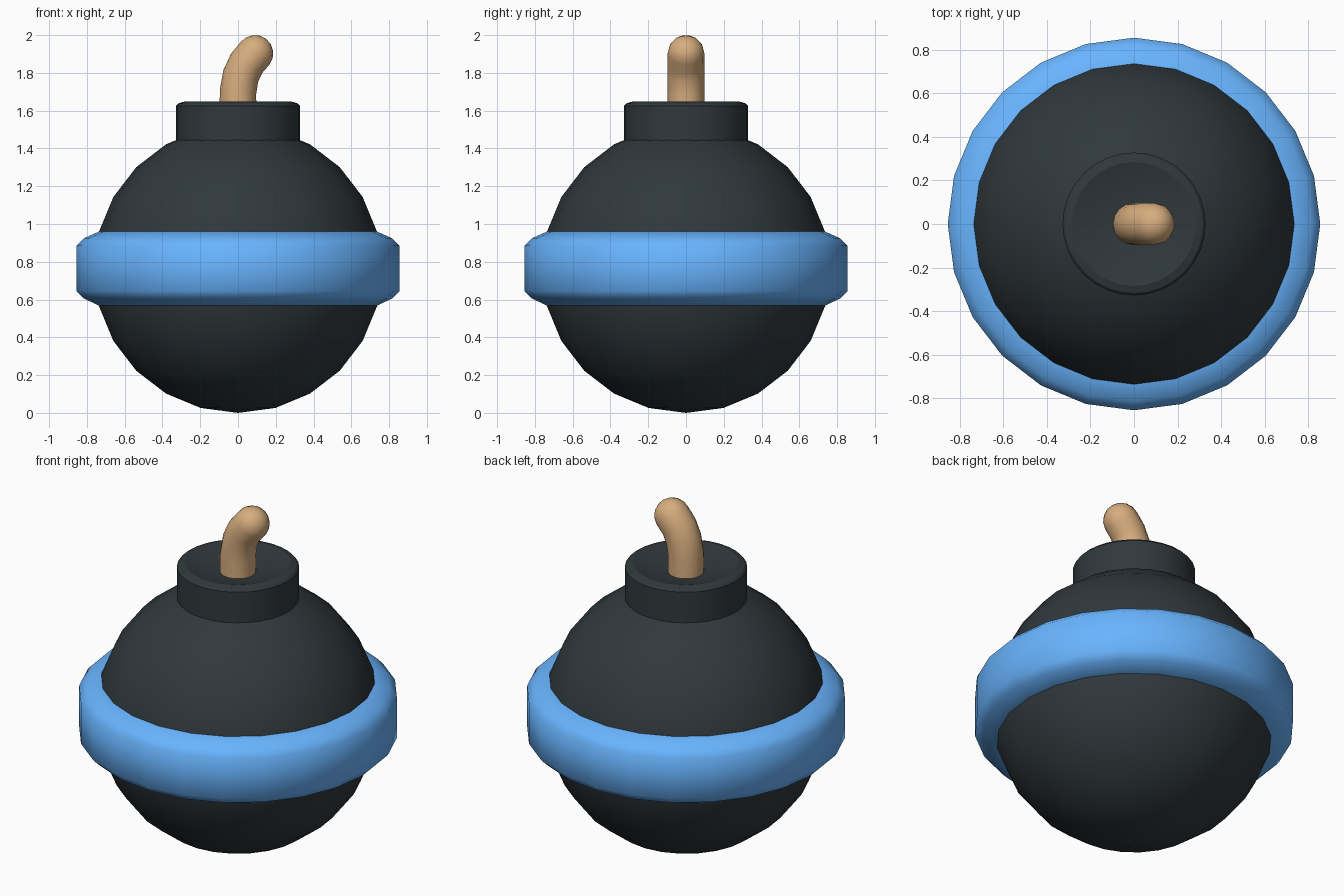
import bpy, bmesh, math
from mathutils import Vector

if "Cube" in bpy.data.objects:
    bpy.data.objects.remove(bpy.data.objects["Cube"])


def material(name, color):
    m = bpy.data.materials.new(name)
    m.diffuse_color = (*color, 1)
    m.use_nodes = True
    m.node_tree.nodes["Principled BSDF"].inputs["Base Color"].default_value = m.diffuse_color
    return m


def finish(name, bm, mat, angle):
    bmesh.ops.remove_doubles(bm, verts=bm.verts, dist=1e-5)
    bmesh.ops.recalc_face_normals(bm, faces=bm.faces)
    mesh = bpy.data.meshes.new(name)
    bm.to_mesh(mesh)
    bm.free()
    mesh.materials.append(mat)
    ob = bpy.data.objects.new(name, mesh)
    bpy.context.collection.objects.link(ob)
    bpy.ops.object.select_all(action='DESELECT')
    ob.select_set(True)
    bpy.context.view_layer.objects.active = ob
    bpy.ops.object.shade_smooth_by_angle(angle=math.radians(angle))
    return ob


def lathe(name, profile, sides, mat, angle, closed=False):
    """Spin (radius, z) points around the vertical axis."""
    bm = bmesh.new()
    verts = [bm.verts.new((r, 0, z)) for r, z in profile]
    edges = [bm.edges.new(p) for p in zip(verts, verts[1:])]
    if closed:
        edges.append(bm.edges.new((verts[-1], verts[0])))
    bmesh.ops.spin(bm, geom=verts + edges, axis=(0, 0, 1), cent=(0, 0, 0),
                   angle=math.tau, steps=sides, use_merge=False)
    return finish(name, bm, mat, angle)


dark = material("dark_shell", (0.03, 0.04, 0.045))
blue = material("blue_band", (0.14, 0.46, 1.0))
tan = material("tan_cord", (0.68, 0.42, 0.21))

# Round body
R = 0.762
arc = [(R * math.sin(math.radians(a)), R - R * math.cos(math.radians(a)))
       for a in range(0, 181, 15)]
lathe("body", arc, 24, dark, 60)

# Belt around the middle
lathe("belt", [(0.72, 0.568), (0.736, 0.568), (0.815, 0.605), (0.855, 0.645),
               (0.855, 0.885), (0.815, 0.925), (0.736, 0.96), (0.72, 0.96)],
      24, blue, 60, closed=True)

# Neck with chamfered rim and shallow dish
lathe("neck", [(0.328, 1.435), (0.328, 1.625), (0.317, 1.638),
               (0.284, 1.648), (0, 1.57)], 32, dark, 25)

# Bent fuse: rings along a path, finished with a rounded tip
r, n = 0.097, 16
tip, end = Vector((0.09, 0, 1.903)), Vector((0.6, 0, 0.8))
rings = [((0, 0, 1.57), 0, r), ((0, 0, 1.70), 6, r), ((0.015, 0, 1.785), 19, r),
         ((0.045, 0, 1.85), 31, r), (tip, 37, r)]
rings += [(tip + end * r * math.sin(a), 37, r * math.cos(a))
          for a in (math.radians(22), math.radians(45), math.radians(68))]
bm = bmesh.new()
loops = []
for c, tilt, rad in rings:
    t = math.radians(tilt)
    side = Vector((math.cos(t), 0, -math.sin(t)))
    loops.append([bm.verts.new(Vector(c) + rad * (
        side * math.cos(math.tau * i / n) + Vector((0, math.sin(math.tau * i / n), 0))))
        for i in range(n)])
for a, b in zip(loops, loops[1:]):
    for i in range(n):
        j = (i + 1) % n
        bm.faces.new((a[i], a[j], b[j], b[i]))
pole = bm.verts.new(tip + end * r)
for i in range(n):
    bm.faces.new((loops[-1][i], loops[-1][(i + 1) % n], pole))
bm.faces.new(loops[0][::-1])
finish("fuse", bm, tan, 60)
